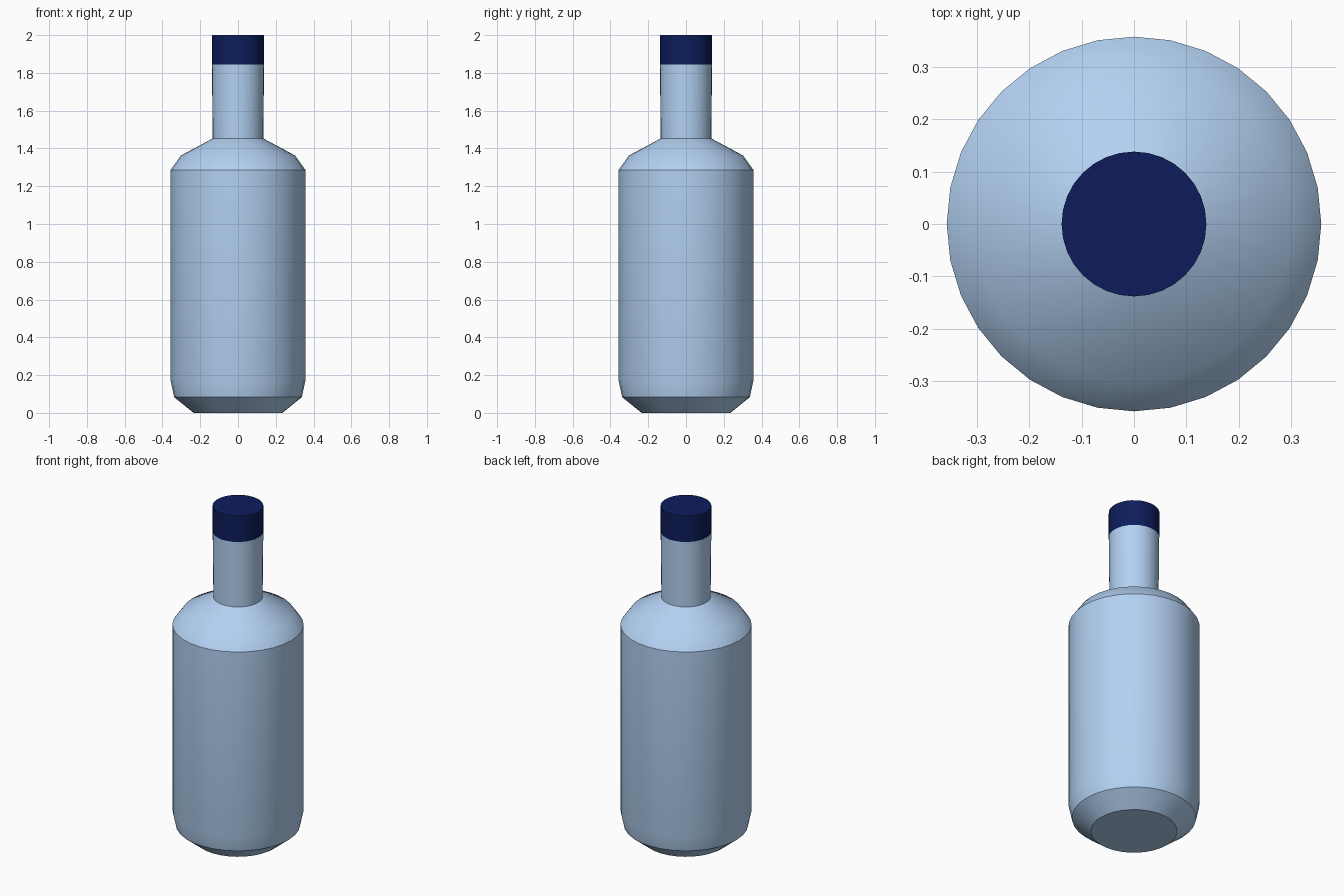
import bpy, bmesh, math

if "Cube" in bpy.data.objects:
    bpy.data.objects.remove(bpy.data.objects["Cube"])

SIDES = 32

def material(name, color):
    m = bpy.data.materials.new(name)
    m.diffuse_color = color
    m.use_nodes = True
    m.node_tree.nodes["Principled BSDF"].inputs["Base Color"].default_value = m.diffuse_color
    return m

def lathe(name, profile, mat, cap_bottom=False, cap_top=False):
    """Revolve (radius, z) points around the z axis."""
    bm = bmesh.new()
    rings = []
    for r, z in profile:
        rings.append([bm.verts.new((r * math.cos(2 * math.pi * i / SIDES),
                                    r * math.sin(2 * math.pi * i / SIDES), z))
                      for i in range(SIDES)])
    for a, b in zip(rings, rings[1:]):
        for i in range(SIDES):
            j = (i + 1) % SIDES
            bm.faces.new((a[i], a[j], b[j], b[i]))
    if cap_bottom:
        bm.faces.new(rings[0][::-1])
    if cap_top:
        bm.faces.new(rings[-1])
    me = bpy.data.meshes.new(name)
    bm.to_mesh(me)
    bm.free()
    me.materials.append(mat)
    ob = bpy.data.objects.new(name, me)
    bpy.context.collection.objects.link(ob)
    bpy.ops.object.select_all(action='DESELECT')
    ob.select_set(True)
    bpy.context.view_layer.objects.active = ob
    bpy.ops.object.shade_smooth_by_angle(angle=math.radians(30))
    return ob

glass = material("pale_blue", (0.45, 0.64, 0.89, 1))
navy = material("navy", (0.004, 0.012, 0.107, 1))

# Bottle: chamfered base, straight body, sloped shoulder, slightly flared neck
lathe("bottle_body", [(0.235, 0), (0.338, 0.083), (0.357, 0.172), (0.357, 1.286),
                      (0.303, 1.362), (0.134, 1.453), (0.138, 1.845)],
      glass, cap_bottom=True)

# Cap: flush with the neck
lathe("bottle_cap", [(0.138, 1.845), (0.138, 2.0)], navy, cap_top=True)
